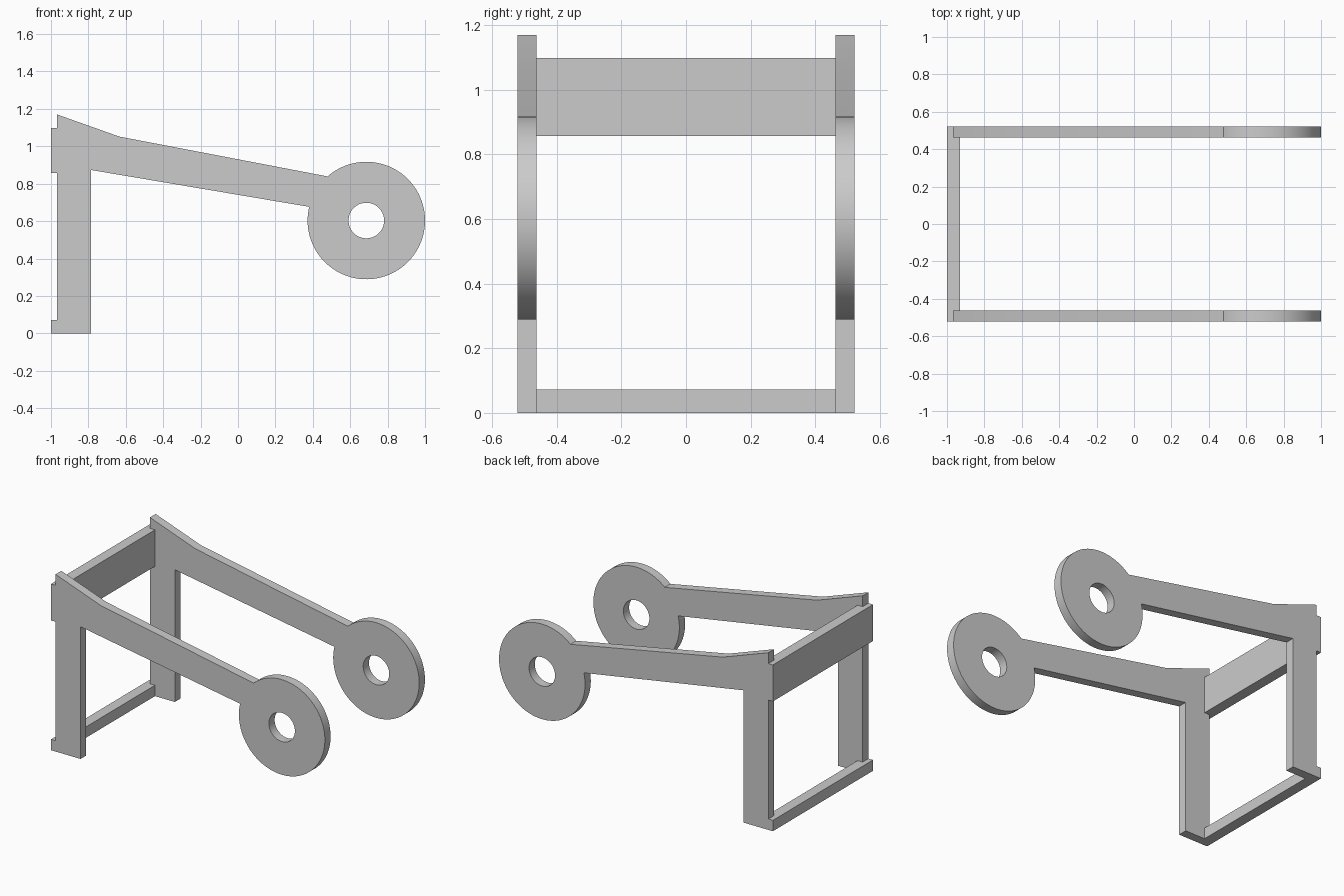
import bpy
from math import cos, sin, radians, pi

cube = bpy.data.objects.get("Cube")
if cube:
    bpy.data.objects.remove(cube, do_unlink=True)

grey = bpy.data.materials.new("light_grey")
grey.use_nodes = True
colour = (0.6, 0.6, 0.6, 1)
grey.diffuse_color = colour
grey.node_tree.nodes["Principled BSDF"].inputs["Base Color"].default_value = colour

HUB_X, HUB_Z, HUB_R, HOLE_R = 0.686, 0.603, 0.314, 0.095
INNER, OUTER = 0.462, 0.522


def arc(radius, start, end, steps):
    """Points round the hub centre, angles in degrees."""
    angles = [radians(start + (end - start) * i / steps) for i in range(steps + 1)]
    return [(HUB_X + radius * cos(a), HUB_Z + radius * sin(a)) for a in angles]


def side_plate(name, y):
    """Flat plate: leg, sloping arm and a round hub with a hole."""
    outline = [(-1, 0), (-0.785, 0), (-0.785, 0.873)]
    outline += arc(HUB_R, 166.5, 491.3, 90)
    outline += [(-0.635, 1.052), (-0.967, 1.17), (-0.967, 1.098), (-1, 1.098),
                (-1, 0.857), (-0.967, 0.857), (-0.967, 0.072), (-1, 0.072)]
    hole = arc(HOLE_R, 0, 360, 64)[:-1]
    curve = bpy.data.curves.new(name, "CURVE")
    curve.dimensions = "2D"
    curve.fill_mode = "BOTH"
    curve.extrude = (OUTER - INNER) / 2
    for points in (outline, hole):
        spline = curve.splines.new("POLY")
        spline.points.add(len(points) - 1)
        for point, (x, z) in zip(spline.points, points):
            point.co = (x, z, 0, 1)
        spline.use_cyclic_u = True
    plate = bpy.data.objects.new(name, curve)
    bpy.context.collection.objects.link(plate)
    plate.rotation_euler.x = pi / 2
    plate.location.y = y
    bpy.ops.object.select_all(action="DESELECT")
    plate.select_set(True)
    bpy.context.view_layer.objects.active = plate
    bpy.ops.object.convert(target="MESH")
    plate = bpy.context.object
    plate.name = name
    plate.data.materials.clear()
    plate.data.materials.append(grey)
    bpy.ops.object.shade_smooth_by_angle(angle=radians(30))


def crossbar(name, z0, z1):
    """Board joining the two plates along their rear edge."""
    bpy.ops.mesh.primitive_cube_add(size=1, location=(-0.965, 0, (z0 + z1) / 2))
    bar = bpy.context.object
    bar.name = name
    bar.scale = (0.07, 2 * INNER, z1 - z0)
    bpy.ops.object.transform_apply(location=False, rotation=False, scale=True)
    bar.data.materials.append(grey)


# Side plates
middle = (INNER + OUTER) / 2
side_plate("front_side_plate", -middle)
side_plate("back_side_plate", middle)

# Crossbars
crossbar("upper_crossbar", 0.857, 1.098)
crossbar("lower_crossbar", 0, 0.072)
